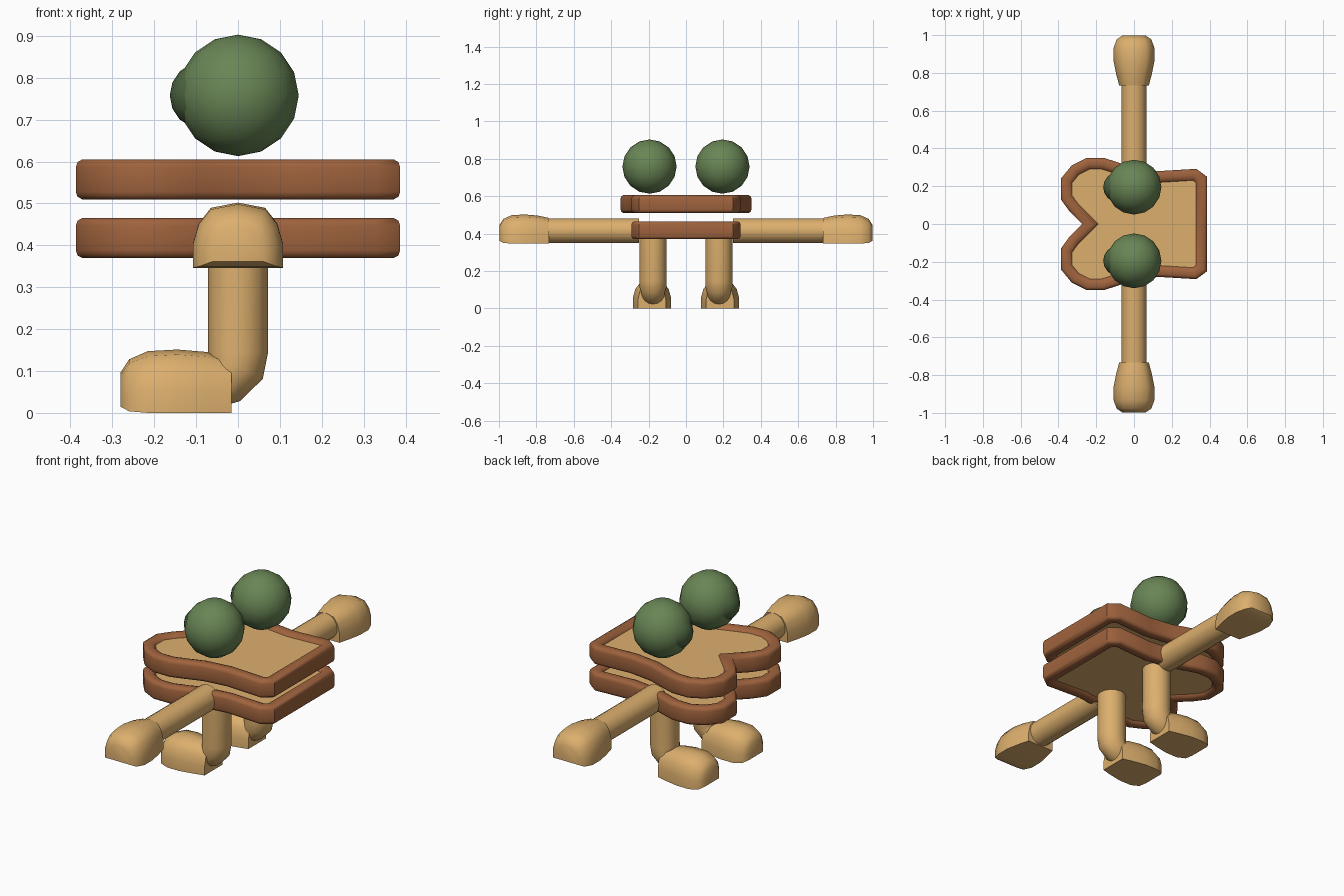
import bpy, bmesh, math
from mathutils import Vector, Matrix

cube = bpy.data.objects.get("Cube")
if cube:
    bpy.data.objects.remove(cube, do_unlink=True)


def material(name, rgb):
    m = bpy.data.materials.new(name)
    m.use_nodes = True
    m.diffuse_color = (*rgb, 1)
    m.node_tree.nodes["Principled BSDF"].inputs["Base Color"].default_value = (*rgb, 1)
    return m


TAN = material("bread tan", (0.72, 0.43, 0.155))
CRUST = material("crust brown", (0.35, 0.125, 0.047))
GREEN = material("olive green", (0.14, 0.235, 0.09))
DARK = material("dark olive", (0.075, 0.13, 0.052))


def finish(bm, name, mats, angle=50, matrix=None):
    bmesh.ops.recalc_face_normals(bm, faces=bm.faces)
    mesh = bpy.data.meshes.new(name)
    bm.to_mesh(mesh)
    bm.free()
    if matrix:
        mesh.transform(matrix)
    for m in mats:
        mesh.materials.append(m)
    obj = bpy.data.objects.new(name, mesh)
    bpy.context.collection.objects.link(obj)
    bpy.ops.object.select_all(action='DESELECT')
    obj.select_set(True)
    bpy.context.view_layer.objects.active = obj
    bpy.ops.object.shade_smooth_by_angle(angle=math.radians(angle))
    return obj


def loft(rings):
    """Skin closed rings of points; returns the bmesh and its two end caps."""
    bm = bmesh.new()
    rows = [[bm.verts.new(p) for p in ring] for ring in rings]
    n = len(rows[0])
    for a, b in zip(rows, rows[1:]):
        for i in range(n):
            j = (i + 1) % n
            bm.faces.new((a[i], a[j], b[j], b[i]))
    return bm, [bm.faces.new(rows[0]), bm.faces.new(rows[-1])]


def circle(center, u, v, radius, sides=16):
    steps = [2 * math.pi * i / sides for i in range(sides)]
    return [Vector(center) + radius * (math.cos(t) * Vector(u) + math.sin(t) * Vector(v))
            for t in steps]


# Bread slices: heart-topped outline with a rounded crust and sunken crumb
half = [(.387, .25), (.33, .292), (.13, .28), (0, .297), (-.09, .328), (-.16, .35),
        (-.25, .35), (-.33, .31), (-.387, .24), (-.387, .13), (-.34, .065)]
outline = [Vector(p) for p in half + [(-.275, 0)] + [(x, -y) for x, y in reversed(half)]]


def inset(points, d):
    result = []
    for i, p in enumerate(points):
        e1 = (p - points[i - 1]).normalized()
        e2 = (points[(i + 1) % len(points)] - p).normalized()
        n1, n2 = Vector((-e1.y, e1.x)), Vector((-e2.y, e2.x))
        result.append(p + (n1 + n2) * d / (1 + n1.dot(n2)))
    return result


crust_profile = [(.06, .016), (.052, .004), (.035, 0), (.015, 0), (.004, .006), (0, .018),
                 (0, .077), (.004, .089), (.015, .095), (.035, .095), (.052, .091), (.06, .079)]
for name, base in (("lower_slice", .37), ("upper_slice", .51)):
    bm, crumb = loft([[(p.x, p.y, base + z) for p in inset(outline, d)]
                      for d, z in crust_profile])
    for f in crumb:
        f.material_index = 1
    finish(bm, name, [CRUST, TAN])


# Mitten shape shared by hands and feet: flat sole, domed top, runs along +y
dome = [(1, 0), (1, .36), (.87, .68), (.6, .92), (0, 1)]
section = dome + [(-x, z) for x, z in reversed(dome[:-1])]
stations = [(0, .078, 0, .137), (.06, .094, 0, .15), (.13, .108, 0, .156),
            (.2, .108, 0, .152), (.245, .092, .004, .132), (.265, .062, .015, .1)]


def mitten(name, matrix):
    bm, _ = loft([[(x * w, t, lo + z * (hi - lo)) for x, z in section]
                  for t, w, lo, hi in stations])
    finish(bm, name, [TAN], 55, matrix)


# Leg centre line: x, z and lean of each ring
leg_path = [(0, .42, 0), (0, .145, 0), (-.006, .112, 25), (-.03, .079, 55), (-.09, .065, 80)]

for side, s in (("right", -1), ("left", 1)):
    # Arm and hand
    bm, _ = loft([circle((0, s * y, .415), (1, 0, 0), (0, 0, 1), .066) for y in (.25, .77)])
    finish(bm, side + "_arm", [TAN])
    turn = Matrix.Rotation(0 if s > 0 else math.pi, 4, 'Z')
    mitten(side + "_hand", Matrix.Translation((0, s * .732, .346)) @ turn)

    # Leg with bent ankle, and foot
    rings = []
    for x, z, lean in leg_path:
        a = math.radians(lean)
        radius = .072 if lean < 40 else .062
        rings.append(circle((x, s * .176, z), (math.cos(a), 0, -math.sin(a)), (0, 1, 0), radius))
    bm, _ = loft(rings)
    finish(bm, side + "_leg", [TAN])
    turn = Matrix.Rotation(math.pi / 2, 4, 'Z')
    mitten(side + "_foot", Matrix.Translation((-.015, s * .182, 0)) @ turn
           @ Matrix.Diagonal((.95, 1, .97, 1)))

    # Olive eye with a bulging pupil
    for part, x, r, mat in (("eye", 0, .145, GREEN), ("pupil", -.082, .081, DARK)):
        bm = bmesh.new()
        bmesh.ops.create_uvsphere(bm, u_segments=16, v_segments=8, radius=r)
        finish(bm, f"{side}_{part}", [mat], 50, Matrix.Translation((x, s * .195, .758)))
